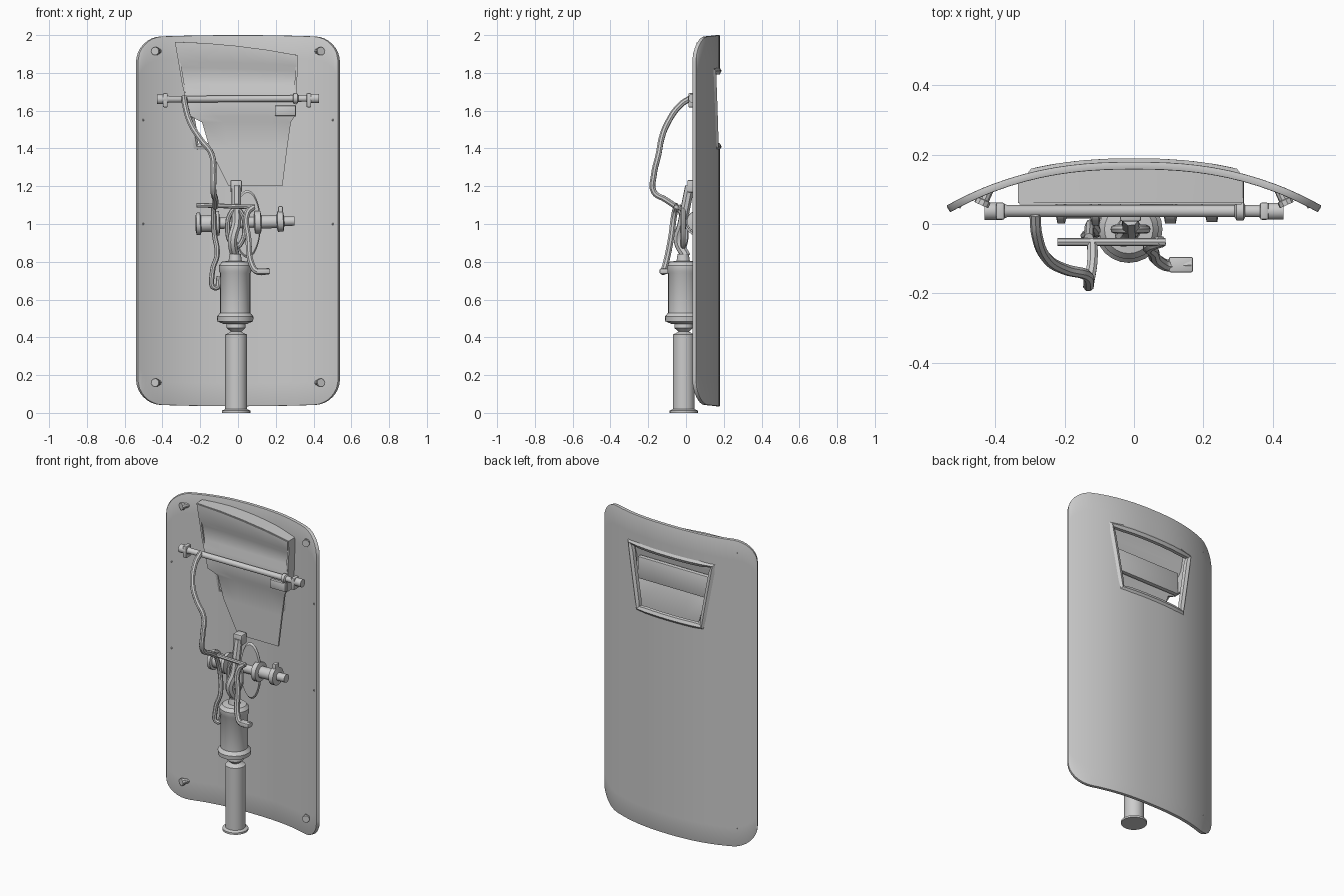
import bpy, bmesh, math
from mathutils import Vector

cube = bpy.data.objects.get("Cube")
if cube:
    bpy.data.objects.remove(cube, do_unlink=True)

grey = bpy.data.materials.new("plain grey")
grey.use_nodes = True
grey.diffuse_color = (0.6, 0.6, 0.6, 1)
grey.node_tree.nodes["Principled BSDF"].inputs["Base Color"].default_value = (0.6, 0.6, 0.6, 1)


def smooth(obj, angle=35):
    bpy.ops.object.select_all(action='DESELECT')
    obj.select_set(True)
    bpy.context.view_layer.objects.active = obj
    bpy.ops.object.shade_smooth_by_angle(angle=math.radians(angle))


def add(name, data):
    obj = bpy.data.objects.new(name, data)
    bpy.context.collection.objects.link(obj)
    data.materials.clear()
    data.materials.append(grey)
    return obj


def bake(obj):
    """Replace a curve or modified object by its final mesh."""
    dg = bpy.context.evaluated_depsgraph_get()
    mesh = bpy.data.meshes.new_from_object(obj.evaluated_get(dg))
    name = obj.name
    bpy.data.objects.remove(obj, do_unlink=True)
    smooth(add(name, mesh))


def loft(name, rows, thick=0, bevel=0):
    """Skin equal-length rows of points, then thicken."""
    n = len(rows[0])
    verts = [p for r in rows for p in r]
    faces = [(i*n + j, i*n + j + 1, (i+1)*n + j + 1, (i+1)*n + j)
             for i in range(len(rows) - 1) for j in range(n - 1)]
    mesh = bpy.data.meshes.new(name)
    mesh.from_pydata(verts, [], faces)
    bm = bmesh.new()
    bm.from_mesh(mesh)
    bmesh.ops.remove_doubles(bm, verts=bm.verts, dist=1e-5)
    bmesh.ops.recalc_face_normals(bm, faces=bm.faces)
    bm.to_mesh(mesh)
    bm.free()
    obj = add(name, mesh)
    if thick:
        mod = obj.modifiers.new("thickness", 'SOLIDIFY')
        mod.thickness, mod.offset = thick, 0
    if bevel:
        mod = obj.modifiers.new("soft edge", 'BEVEL')
        mod.width, mod.segments = bevel, 2
    return obj


def turned(name, base, axis, profile, sides=20):
    """Lathe (radius, distance) pairs about an axis starting at base."""
    axis = Vector(axis).normalized()
    u = axis.orthogonal().normalized()
    v = axis.cross(u)
    profile = [(0, profile[0][1])] + profile + [(0, profile[-1][1])]
    rows = [[Vector(base) + axis*d + r*(u*math.cos(t) + v*math.sin(t))
             for t in (math.tau*k/sides for k in range(sides + 1))]
            for r, d in profile]
    obj = loft(name, rows)
    smooth(obj)
    return obj


def tube(name, points, radius, closed=False, straight=False, res=2):
    cu = bpy.data.curves.new(name, 'CURVE')
    cu.dimensions = '3D'
    cu.bevel_depth, cu.bevel_resolution, cu.use_fill_caps = radius, res, True
    if straight:
        sp = cu.splines.new('POLY')
        sp.points.add(len(points) - 1)
        for p, co in zip(sp.points, points):
            p.co = (*co, 1)
    else:
        cu.resolution_u = 5
        sp = cu.splines.new('BEZIER')
        sp.bezier_points.add(len(points) - 1)
        for p, co in zip(sp.bezier_points, points):
            p.co = co
            p.handle_left_type = p.handle_right_type = 'AUTO'
    sp.use_cyclic_u = closed
    bake(add(name, cu))


def box(name, centre, size):
    cx, cy, cz = centre
    sx, sy, sz = size
    rows = [[(cx - sx/2, cy, cz + k*sz/2), (cx + sx/2, cy, cz + k*sz/2)] for k in (-1, 1)]
    bake(loft(name, rows, sy, 0.006))


# Curved shield with rounded corners
HALF, LOW, HIGH, CORNER = 0.535, 0.035, 2.0, 0.13


def bow(x):
    return 0.168 - 0.125*(abs(x)/HALF)**2.4


cols = [(HALF - CORNER)*(k/9 - 1) for k in range(19)]
arc = [HALF - CORNER + CORNER*math.sin(math.pi/2*k/8) for k in range(1, 9)]
cols = [-x for x in reversed(arc)] + cols + arc
rows = []
for x in cols:
    over = max(0, abs(x) - HALF + CORNER)
    drop = CORNER - math.sqrt(max(0, CORNER**2 - over**2)) + 0.012*(x/HALF)**2
    rows.append([(x, bow(x), LOW + drop + (HIGH - LOW - 2*drop)*k/16) for k in range(17)])
shield = loft("shield", rows, 0.022, 0.005)

# Viewing opening, cut through the shield
opening = [(-0.28, 1.81), (0.28, 1.81), (0.215, 1.41), (-0.215, 1.41)]
bm = bmesh.new()
face = bm.faces.new([bm.verts.new((x, 0.0, z)) for x, z in opening])
ext = bmesh.ops.extrude_face_region(bm, geom=[face])
bmesh.ops.translate(bm, vec=(0, 0.4, 0),
                    verts=[g for g in ext["geom"] if isinstance(g, bmesh.types.BMVert)])
bmesh.ops.recalc_face_normals(bm, faces=bm.faces)
mesh = bpy.data.meshes.new("opening_cutter")
bm.to_mesh(mesh)
bm.free()
cutter = add("opening_cutter", mesh)
cutter.hide_render = True
cut = shield.modifiers.new("opening", 'BOOLEAN')
cut.object, cut.operation, cut.solver = cutter, 'DIFFERENCE', 'EXACT'
bake(shield)
bpy.data.objects.remove(cutter, do_unlink=True)

# Raised rim around the opening
path = []
for (x0, z0), (x1, z1) in zip(opening, opening[1:] + opening[:1]):
    for k in range(8):
        x = (x0 + (x1 - x0)*k/8)*1.04
        path.append((x, bow(x), z0 + (z1 - z0)*k/8))
tube("opening_rim", path, 0.021, closed=True, straight=True, res=1)

# Visor panel behind the opening: left z, left x, right z, right x, y
panel = [(1.96, -0.33, 1.89, 0.31, 0.062), (1.86, -0.31, 1.84, 0.31, 0.062),
         (1.83, -0.305, 1.81, 0.31, 0.076), (1.74, -0.29, 1.74, 0.305, 0.076),
         (1.70, -0.28, 1.70, 0.305, 0.062), (1.57, -0.25, 1.57, 0.30, 0.062),
         (1.54, -0.19, 1.54, 0.28, 0.074), (1.40, -0.15, 1.40, 0.26, 0.074),
         (1.20, -0.05, 1.20, 0.235, 0.074)]
rows = []
for zl, xl, zr, xr, y in panel:
    rows.append([(xl + (xr - xl)*t, y, zl + (zr - zl)*(0.3*t + 0.7*t*t))
                 for t in (0, 0.25, 0.5, 0.75, 1)])
bake(loft("visor_panel", rows, 0.012))
edge = [r[0] for r in rows[5:0:-1]] + rows[0] + [r[-1] for r in rows[1:6]]
bake(loft("visor_walls", [[(x, 0.06, z), (x, bow(x), z)] for x, y, z in edge], 0.012))
box("visor_band", (0.01, 0.088, 1.635), (0.52, 0.03, 0.14))
box("visor_clip", (0.25, 0.052, 1.60), (0.11, 0.025, 0.055))

# Cross bar with end blocks
turned("cross_bar", (-0.43, 0.037, 1.66), (1, 0, 0.006),
       [(0.026, 0), (0.026, 0.05), (0.018, 0.065), (0.018, 0.72), (0.028, 0.725),
        (0.028, 0.745), (0.018, 0.75), (0.018, 0.79), (0.025, 0.8), (0.025, 0.86)], 12)
for side, x in (("right", -0.385), ("left", 0.375)):
    box(side + "_bar_end", (x, 0.037, 1.655), (0.025, 0.05, 0.075))

# Loose cable from the bar to the mechanism
tube("cable", [(-0.285, 0.03, 1.67), (-0.28, -0.03, 1.63), (-0.25, -0.10, 1.53),
               (-0.20, -0.13, 1.45), (-0.14, -0.145, 1.37), (-0.13, -0.17, 1.26),
               (-0.13, -0.17, 1.17), (-0.12, -0.11, 1.13), (-0.12, -0.05, 1.09)], 0.016)
tube("hanging_wire", [(-0.13, -0.04, 1.10), (-0.125, 0.0, 0.95), (-0.11, -0.02, 0.84),
                      (-0.135, -0.03, 0.75), (-0.12, -0.03, 0.66), (-0.10, -0.02, 0.72)], 0.014)

# Thin rod and bent lever
tube("thin_rod", [(-0.22, -0.052, 1.10), (0.09, -0.052, 1.09)], 0.012, straight=True)
tube("lever", [(0.08, -0.05, 1.09), (0.05, -0.06, 1.06), (0.055, -0.08, 0.92),
               (0.075, -0.11, 0.78), (0.10, -0.12, 0.75), (0.165, -0.115, 0.75)], 0.017)
box("lever_foot", (0.135, -0.117, 0.75), (0.07, 0.045, 0.028))

# Handle, neck and drum stacked on one axis
turned("handle", (-0.01, -0.012, 0), (0, 0, 1),
       [(0.075, 0), (0.075, 0.012), (0.058, 0.02), (0.058, 0.415), (0.045, 0.42),
        (0.028, 0.43), (0.05, 0.45), (0.05, 0.48), (0.04, 0.5)], 24)
turned("drum", (-0.015, -0.015, 0.47), (0, 0, 1),
       [(0.06, 0), (0.095, 0.015), (0.097, 0.04), (0.08, 0.06), (0.08, 0.27),
        (0.086, 0.28), (0.086, 0.31), (0.07, 0.33), (0.035, 0.335), (0.03, 0.37)], 24)

# Swivel post and top block
tube("post", [(-0.015, 0.0, 0.83), (-0.03, -0.04, 0.91), (-0.01, -0.02, 1.0),
              (-0.01, 0.0, 1.1), (-0.01, 0.02, 1.2)], 0.026)
box("post_block", (-0.01, 0.035, 1.20), (0.06, 0.055, 0.065))
tube("post_ring", [(-0.01 + 0.045*math.cos(t), -0.015, 0.98 + 0.10*math.sin(t))
                   for t in (math.tau*k/8 for k in range(8))], 0.013, closed=True)
plate = turned("back_plate", (0, 0, 0), (0, 1, 0), [(0.07, 0), (0.075, 0.01), (0.07, 0.02)], 24)
plate.scale = (0.95, 1, 2.4)
plate.location = (0.05, 0.05, 1.0)

# Horizontal spool with stepped flanges
turned("spool", (-0.225, 0.06, 1.0), (1, 0, 0.03),
       [(0.035, 0), (0.06, 0.005), (0.06, 0.025), (0.045, 0.03), (0.045, 0.10),
        (0.065, 0.105), (0.065, 0.125), (0.03, 0.13), (0.03, 0.31), (0.06, 0.315),
        (0.06, 0.345), (0.035, 0.35), (0.035, 0.43), (0.055, 0.435), (0.055, 0.465),
        (0.025, 0.47), (0.025, 0.525)])
box("spool_tab", (0.225, 0.06, 1.07), (0.025, 0.04, 0.05))

# Fixing bolts near the corners and small pins on the sides
for sx in (-1, 1):
    for z in (0.16, 1.915):
        x = sx*0.42
        turned("corner_bolt", (x, bow(x), z), (sx*0.45, -1, 0),
               [(0.016, 0), (0.016, 0.03), (0.022, 0.032), (0.022, 0.048)], 10)
    for z in (1.0, 1.55):
        x = sx*0.5
        turned("side_pin", (x, bow(x), z), (sx*0.4, -1, 0), [(0.009, 0), (0.006, 0.016)], 8)
